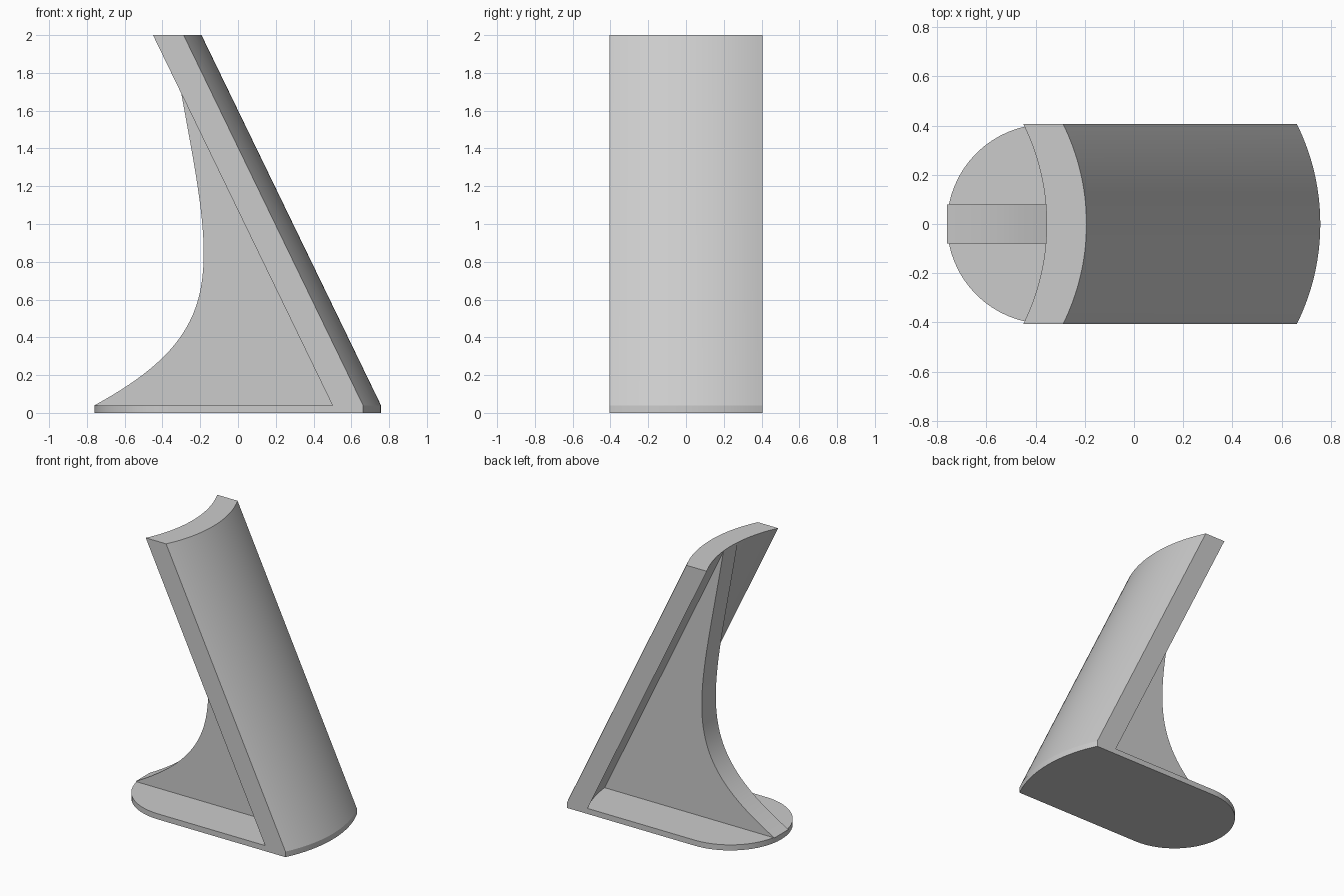
import bpy
import bmesh
from math import pi, sin, cos, asin, radians
from mathutils import Vector
from mathutils.geometry import interpolate_bezier

cube = bpy.data.objects.get("Cube")
if cube:
    bpy.data.objects.remove(cube, do_unlink=True)

HALF = 0.406      # half the overall width
FOOT = 0.04       # foot thickness
SAG = 0.095       # bulge of the curved back plate
RADIUS = (HALF ** 2 + SAG ** 2) / (2 * SAG)
STEPS = 32

grey = bpy.data.materials.new("plain grey")
grey.use_nodes = True
grey.diffuse_color = (0.6, 0.6, 0.6, 1)
grey.node_tree.nodes["Principled BSDF"].inputs["Base Color"].default_value = grey.diffuse_color


def loft(name, start, end):
    """Closed solid between two matching outlines."""
    bm = bmesh.new()
    a = [bm.verts.new(p) for p in start]
    b = [bm.verts.new(p) for p in end]
    bm.faces.new(a)
    bm.faces.new(b)
    for i in range(len(a)):
        j = (i + 1) % len(a)
        bm.faces.new((a[i], a[j], b[j], b[i]))
    bmesh.ops.recalc_face_normals(bm, faces=bm.faces)
    mesh = bpy.data.meshes.new(name)
    bm.to_mesh(mesh)
    bm.free()
    mesh.materials.append(grey)
    obj = bpy.data.objects.new(name, mesh)
    bpy.context.collection.objects.link(obj)
    bpy.ops.object.select_all(action='DESELECT')
    obj.select_set(True)
    bpy.context.view_layer.objects.active = obj
    bpy.ops.object.shade_smooth_by_angle(angle=radians(30))
    return obj


def bulge(crest, z):
    """Shallow arc across the width, with its crest towards +x."""
    limit = asin(HALF / RADIUS)
    angles = [limit * (2 * i / STEPS - 1) for i in range(STEPS + 1)]
    return [Vector((crest - RADIUS * (1 - cos(t)), RADIUS * sin(t), z)) for t in angles]


# leaning curved back plate
def plate_section(outer, inner, z):
    return bulge(outer, z) + bulge(inner, z)[::-1]


loft("back_plate", plate_section(0.757, 0.595, FOOT), plate_section(-0.193, -0.355, 2))


# flat foot with a rounded end
def foot_outline(z):
    turns = [pi / 2 + pi * i / STEPS for i in range(STEPS + 1)]
    rounded = [Vector((-0.354 + HALF * cos(t), HALF * sin(t), z)) for t in turns]
    return bulge(0.757, z) + rounded


loft("foot", foot_outline(0), foot_outline(FOOT))

# central support rib with a sweeping edge
curve = interpolate_bezier(Vector((-0.76, 0, FOOT)), Vector((0.03, 0, 0.47)),
                           Vector((-0.155, 0, 0.82)), Vector((-0.355, 0, 2)), 48)
profile = curve + [Vector((0.6, 0, FOOT))]
side = Vector((0, 0.08, 0))
loft("support_rib", [p - side for p in profile], [p + side for p in profile])
